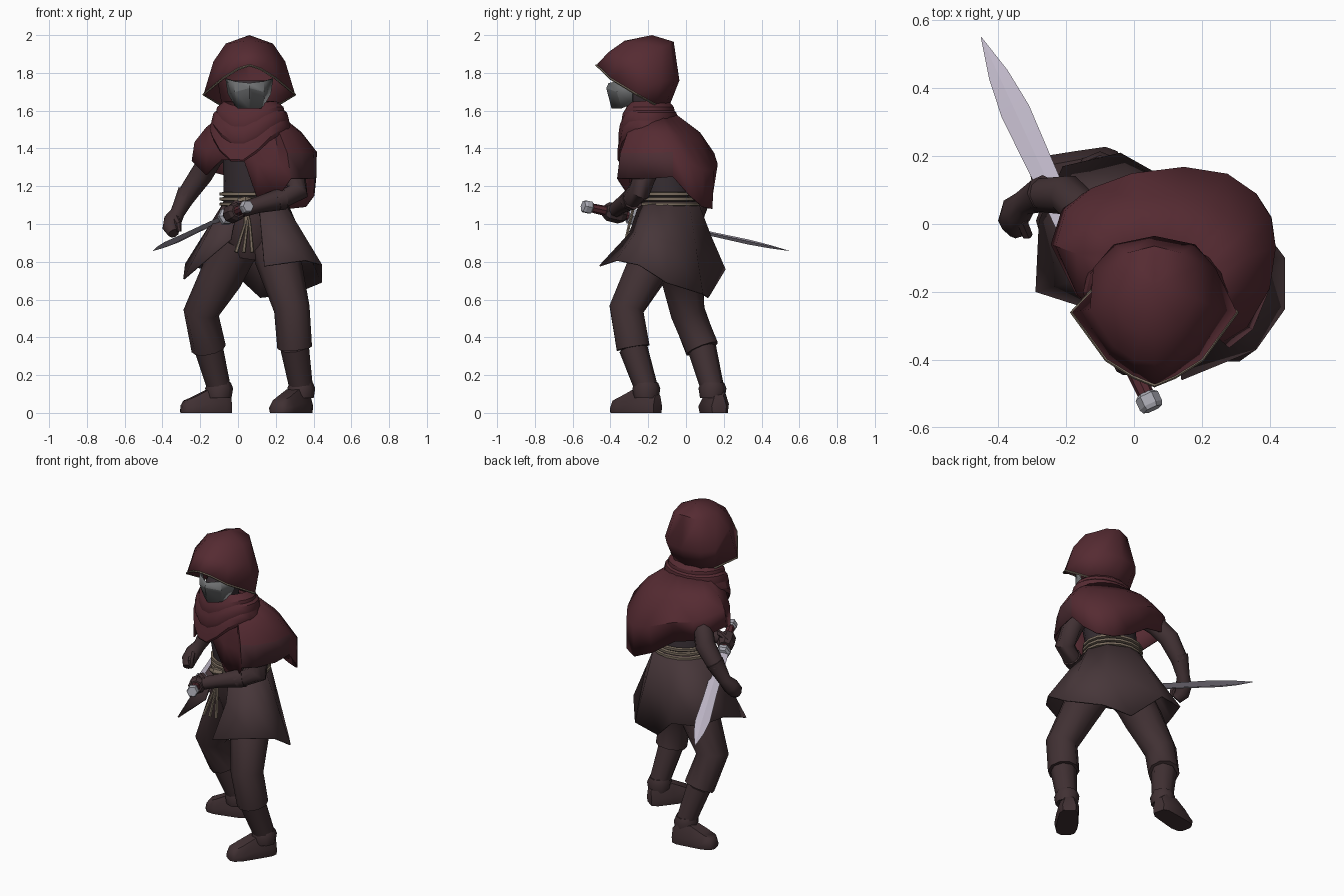
import bpy, bmesh, math
from mathutils import Vector

cube = bpy.data.objects.get("Cube")
if cube:
    bpy.data.objects.remove(cube)


def material(name, r, g, b):
    mat = bpy.data.materials.new(name)
    mat.use_nodes = True
    mat.diffuse_color = (r, g, b, 1)
    shader = next(n for n in mat.node_tree.nodes if n.type == "BSDF_PRINCIPLED")
    shader.inputs["Base Color"].default_value = (r, g, b, 1)
    shader.inputs["Roughness"].default_value = 0.8
    return mat


red = material("maroon cloth", .092, .024, .032)
worn = material("worn maroon", .075, .027, .034)
brown = material("brown cloth", .062, .037, .041)
leather = material("dark leather", .052, .03, .033)
shadow = material("dark tunic", .036, .026, .031)
rope = material("tan rope", .2, .155, .115)
grey = material("mask grey", .16, .165, .17)
steel = material("pale steel", .57, .52, .63)
metal = material("hilt metal", .4, .4, .45)


def loft(name, rings, mats, closed=True, cap=True, thick=0, smooth=40):
    """Skin a list of equal point rings into one object."""
    bm = bmesh.new()
    rows = [[bm.verts.new(p) for p in ring] for ring in rings]
    n = len(rows[0])
    for low, high in zip(rows, rows[1:]):
        for i in range(n if closed else n - 1):
            j = (i + 1) % n
            bm.faces.new((low[i], low[j], high[j], high[i]))
    if cap and closed:
        bm.faces.new(rows[0][::-1])
        bm.faces.new(rows[-1])
    bmesh.ops.remove_doubles(bm, verts=bm.verts, dist=.0005)
    bmesh.ops.recalc_face_normals(bm, faces=bm.faces)
    mesh = bpy.data.meshes.new(name)
    bm.to_mesh(mesh)
    bm.free()
    obj = bpy.data.objects.new(name, mesh)
    bpy.context.collection.objects.link(obj)
    for mat in mats:
        mesh.materials.append(mat)
    bpy.ops.object.select_all(action="DESELECT")
    obj.select_set(True)
    bpy.context.view_layer.objects.active = obj
    bpy.ops.object.shade_smooth_by_angle(angle=math.radians(smooth))
    if thick:
        solid = obj.modifiers.new("thickness", "SOLIDIFY")
        solid.thickness = thick
        solid.offset = -1
    return obj


def tube(name, points, radii, mat, sides=10, flat=1, smooth=50):
    """Sweep a polygon along a path with a radius at each point."""
    path = [Vector(p) for p in points]
    ref = Vector((0, 0, 1))
    if abs((path[-1] - path[0]).normalized().z) > .7:
        ref = Vector((0, 1, 0))
    rings = []
    for i, p in enumerate(path):
        along = path[min(i + 1, len(path) - 1)] - path[max(i - 1, 0)]
        u = along.cross(ref).normalized()
        v = u.cross(along).normalized() * flat
        turn = [math.tau * k / sides for k in range(sides)]
        rings.append([p + (u * math.cos(a) + v * math.sin(a)) * radii[i] for a in turn])
    loft(name, rings, [mat], smooth=smooth)


def oval(x, y, z, rx, ry, sides=16):
    turn = [math.tau * k / sides for k in range(sides)]
    return [Vector((x + rx * math.cos(a), y + ry * math.sin(a), z)) for a in turn]


def toward(point, cx, cy, z, rx, ry):
    """Point of an oval that lies in the direction of the given point."""
    a = math.atan2((point.y - cy) / ry, (point.x - cx) / rx)
    return Vector((cx + rx * math.cos(a), cy + ry * math.sin(a), z))


def mirrored(half, closed):
    """Complete a half ring about the middle of the head."""
    mid = .06
    right = [Vector((mid + x, y, z)) for x, y, z in half]
    inner = half[1:-1] if closed else half[1:]
    left = [Vector((mid - x, y, z)) for x, y, z in reversed(inner)]
    return right + left if closed else left + right


# Torso, neck and head
loft("torso", [oval(.08, -.09, 1.05, .165, .15), oval(.08, -.1, 1.15, .155, .145),
               oval(.08, -.14, 1.35, .16, .15), oval(.07, -.16, 1.48, .14, .12),
               oval(.06, -.19, 1.58, .08, .08)], [shadow])
tube("pelvis", [(.08, -.09, 1.1), (.08, -.09, .95), (.06, -.08, .82)], [.15, .16, .1], leather)
loft("head", [oval(.06, -.2, 1.55, .06, .07), oval(.06, -.22, 1.63, .08, .1),
              oval(.06, -.22, 1.7, .1, .13), oval(.06, -.21, 1.76, .08, .1)], [shadow])

# Faceted face mask
mask_rows = [[(0, -.4, 1.745), (.07, -.36, 1.755), (.118, -.29, 1.77)],
             [(0, -.412, 1.72), (.07, -.36, 1.7), (.105, -.28, 1.69)],
             [(0, -.385, 1.615), (.055, -.335, 1.615), (.075, -.28, 1.64)]]
loft("face_mask", [mirrored(r, False) for r in mask_rows], [grey], closed=False, thick=.01, smooth=20)

# Hood with a tan hem
hood_rows = [[(0, -.475, 1.84), (.06, -.45, 1.82), (.14, -.4, 1.77), (.243, -.26, 1.685),
              (.15, -.16, 1.63), (.09, -.11, 1.62), (0, -.09, 1.62)],
             [(0, -.41, 1.91), (.06, -.4, 1.905), (.12, -.36, 1.885), (.19, -.25, 1.86),
              (.18, -.13, 1.76), (.12, -.06, 1.76), (0, -.035, 1.76)],
             [(0, -.325, 1.97), (.04, -.32, 1.967), (.08, -.3, 1.96), (.125, -.22, 1.955),
              (.12, -.13, 1.935), (.08, -.085, 1.95), (0, -.065, 1.965)],
             [(0, -.18, 2)] * 7]
loft("hood", [mirrored(r, True) for r in hood_rows], [red], cap=False, thick=.008, smooth=60)
hem_path = mirrored(hood_rows[0][:5], False)
tube("hood_trim", hem_path, [.006] * len(hem_path), rope, 5)


# Scarf folds that dip to a point at the front
def scarf_fold(name, z, rx, ry, dip):
    rings = []
    for scale, drop in ((.75, -.05), (.95, -.02), (1, .02), (.96, .05), (.8, .06)):
        ring = oval(.065, -.2, z - drop, rx * scale, ry * scale, 18)
        for p in ring:
            front = max(0, -(p.y + .2) / ry - .35 * (p.x - .05) / rx)
            p.z -= dip * front ** 3
        rings.append(ring)
    loft(name, rings, [red], cap=False, smooth=30)


scarf_fold("scarf_upper", 1.6, .185, .145, .06)
scarf_fold("scarf_middle", 1.57, .205, .16, .1)
scarf_fold("scarf_lower", 1.53, .215, .165, .16)

# Cape, long on the left side of the back
cape_hem = [Vector(p) for p in (
    (.03, -.31, 1.34), (.1, -.28, 1.14), (.21, -.3, 1.14), (.28, -.365, 1.24),
    (.35, -.31, 1.24), (.4, -.19, 1.24), (.415, -.07, 1.25), (.405, .02, 1.15),
    (.36, .09, 1.09), (.27, .14, 1.08), (.14, .14, 1.14), (0, .12, 1.24),
    (-.12, .1, 1.27), (-.21, .05, 1.32), (-.245, -.06, 1.335), (-.17, -.21, 1.26),
    (-.09, -.28, 1.34))]
cape_top = [toward(p, .06, -.17, 1.58, .16, .12) for p in cape_hem]
cape_rings = [cape_top]
for t, swell in ((.28, .8), (.6, 1)):
    ring = []
    for top, hem in zip(cape_top, cape_hem):
        out = Vector((top.x - .06, top.y + .17, 0)).normalized()
        push = swell * (.055 + .02 * out.x + .05 * out.y)
        ring.append(top.lerp(hem, t) + out * push)
    cape_rings.append(ring)
cape = loft("cape", cape_rings + [cape_hem], [red, worn], cap=False, thick=.008)
for face in cape.data.polygons:
    spot = face.center
    if spot.x > .25 and spot.y < -.1 and spot.z < 1.42:
        face.material_index = 1

# Split skirt with a pulled-in front edge
skirt_hem = [Vector(p) for p in (
    (.14, -.46, .78), (.36, -.37, .81), (.445, -.25, .785), (.445, -.1, .69),
    (.3, .09, .63), (.12, .12, .61), (-.04, .21, .76), (-.21, .17, .77),
    (-.28, .01, .79), (-.29, -.2, .71), (-.04, -.28, .92))]
skirt_top = [toward(p, .09, -.09, 1.12, .17, .155) for p in skirt_hem]
skirt_mid = [a.lerp(b, .5) for a, b in zip(skirt_top, skirt_hem)]
skirt_mid[0].y += .05
skirt_mid[1].y += .03
loft("skirt", [skirt_top, skirt_mid, skirt_hem], [brown], closed=False, thick=.008)

# Rope belt with hanging ends
for i in range(3):
    z = 1.105 + i * .027
    band = [oval(.085, -.092, z + h, r, r * .92) for r, h in
            ((.165, -.01), (.183, -.007), (.183, .007), (.165, .01))]
    loft("belt_rope", band, [rope], cap=False)
for x in (-.01, .03, .075):
    tube("rope_end", [(.04, -.27, 1.12), (.04 + x * .3, -.3, 1.0), (x, -.33, .85)],
         [.008, .008, .011], rope, 6)
tube("rope_knot", [(.0, -.27, 1.12), (.04, -.29, 1.125), (.08, -.27, 1.12)], [.015, .025, .015], rope, 6)


# Legs: trousers, boot shaft, ankle roll and foot
def leg(side, hip, thigh, knee, cuff, ankle, heel, toe):
    tube(side + "_trouser", [hip, thigh, knee, cuff], [.12, .115, .095, .092], leather, 10)
    tube(side + "_boot_shaft", [cuff, ankle], [.076, .062], leather, 8)
    ankle = Vector(ankle)
    roll = [ankle + Vector((0, 0, h)) for h in (.03, .0, -.05)]
    tube(side + "_boot_roll", roll, [.062, .074, .066], leather, 8)
    heel, toe = Vector(heel), Vector(toe)
    across = (toe - heel).normalized().cross(Vector((0, 0, 1)))
    rings = []
    for t, wide, tall in ((0, .04, .09), (.12, .06, .12), (.45, .066, .125),
                          (.75, .07, .085), (.93, .058, .065), (1, .03, .04)):
        mid = heel.lerp(toe, t)
        shape = ((-.9, 0), (.9, 0), (1, .4), (.6, 1), (-.6, 1), (-1, .4))
        rings.append([mid + across * wide * u + Vector((0, 0, tall * v)) for u, v in shape])
    loft(side + "_boot_foot", rings, [leather], smooth=50)


leg("left", (.17, -.1, .92), (.23, -.21, .75), (.285, -.315, .55), (.3, -.28, .345),
    (.335, -.21, .13), (.365, -.15, 0), (.2, -.385, 0))
leg("right", (.0, -.06, .9), (-.09, -.02, .72), (-.195, .01, .53), (-.155, .085, .34),
    (-.1, .14, .13), (-.04, .175, 0), (-.3, .12, 0))

# Arms and gloved hands
tube("left_arm", [(.22, -.15, 1.42), (.29, -.2, 1.3), (.315, -.25, 1.17), (.2, -.3, 1.12)],
     [.06, .065, .06, .052], leather)
tube("left_glove", [(.24, -.28, 1.135), (.1, -.34, 1.1), (.02, -.37, 1.075)],
     [.06, .043, .04], leather, 8)
tube("right_arm", [(-.05, -.06, 1.44), (-.14, .03, 1.35), (-.195, .085, 1.26), (-.28, .085, 1.14)],
     [.055, .06, .06, .05], leather)
tube("right_glove", [(-.265, .09, 1.17), (-.32, .065, 1.06), (-.345, .04, 1.02),
                     (-.355, .01, .98), (-.34, -.02, .95)],
     [.055, .038, .048, .045, .03], leather, 8)
tube("right_thumb", [(-.33, .01, 1.03), (-.315, -.03, 1.0), (-.31, -.03, .96)],
     [.018, .017, .012], leather, 6)

# Sword held point backwards
pommel_end, tip = Vector((.055, -.545, 1.095)), Vector((-.45, .55, .857))


def sword_part(name, stations, mat, sides, flat=1):
    points = [pommel_end.lerp(tip, t) for t, r in stations]
    tube(name, points, [r for t, r in stations], mat, sides, flat, 20)


sword_part("sword_pommel", [(0, .03), (.01, .036), (.035, .036), (.042, .026)], metal, 6)
sword_part("sword_grip", [(.04, .024), (.13, .028), (.22, .024)], red, 8)
sword_part("sword_guard", [(.215, .03), (.225, .045), (.245, .045), (.255, .03)], metal, 6)
sword_part("sword_blade", [(.25, .034), (.6, .037), (.8, .044), (.9, .03), (1, .001)],
           steel, 4, .3)
sword_part("left_fist", [(.105, .036), (.12, .05), (.175, .052), (.2, .038)], leather, 8)
tube("left_thumb", [(.03, -.37, 1.1), (-.01, -.35, 1.11), (-.05, -.35, 1.085)],
     [.02, .018, .012], leather, 6)
